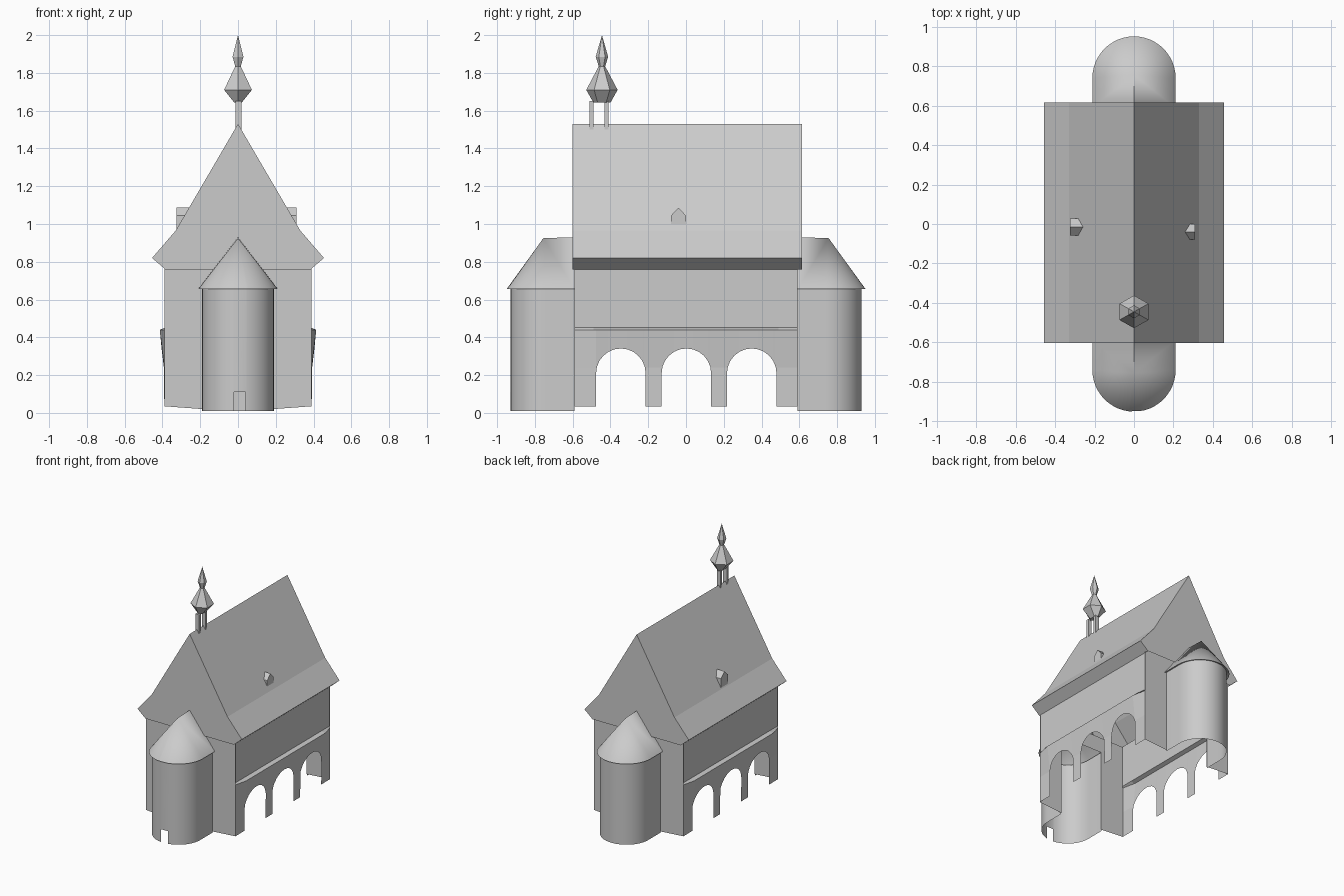
import bpy, bmesh, math

cube = bpy.data.objects.get("Cube")
if cube:
    bpy.data.objects.remove(cube)

stone = bpy.data.materials.new("pale_grey")
stone.use_nodes = True
GREY = (0.6, 0.6, 0.6, 1)
stone.diffuse_color = GREY
stone.node_tree.nodes["Principled BSDF"].inputs["Base Color"].default_value = GREY


def make(name, faces, smooth=False):
    """Build an object from a list of faces given as point lists."""
    bm = bmesh.new()
    for pts in faces:
        bm.faces.new([bm.verts.new(p) for p in pts])
    bmesh.ops.remove_doubles(bm, verts=bm.verts, dist=0.0005)
    bmesh.ops.dissolve_degenerate(bm, edges=bm.edges, dist=0.0001)
    bmesh.ops.recalc_face_normals(bm, faces=bm.faces)
    mesh = bpy.data.meshes.new(name)
    bm.to_mesh(mesh)
    bm.free()
    mesh.materials.append(stone)
    ob = bpy.data.objects.new(name, mesh)
    bpy.context.collection.objects.link(ob)
    if smooth:
        bpy.ops.object.select_all(action='DESELECT')
        ob.select_set(True)
        bpy.context.view_layer.objects.active = ob
        bpy.ops.object.shade_smooth_by_angle(angle=math.radians(35))
    return ob


def strip(a, b):
    """Quads joining two rows of points."""
    return [[a[i], a[i + 1], b[i + 1], b[i]] for i in range(len(a) - 1)]


def extrude(profile, to_point, start, end, caps=True):
    """Prism from a closed 2D profile; to_point maps (u, v, depth) to 3D."""
    a = [to_point(u, v, start) for u, v in profile]
    b = [to_point(u, v, end) for u, v in profile]
    return strip(a + a[:1], b + b[:1]) + ([a, b] if caps else [])


W, D, FOOT, LEDGE, EAVE = 0.39, 0.59, 0.035, 0.44, 0.78

# Arcade walls on the long sides
ARCH_R, SPRING = 0.131, 0.21


def bulge(y, z):
    out = min(1, max(0, (z - 0.22) / 0.2)) * min(1, (D - abs(y)) / 0.1)
    return W + 0.024 * out


def arcade(side):
    low = [(-D, FOOT)]
    for c in (-0.345, 0.002, 0.348):
        low.append((c - ARCH_R, FOOT))
        for i in range(13):
            a = math.pi * (1 - i / 12)
            low.append((c + ARCH_R * math.cos(a), SPRING + ARCH_R * math.sin(a)))
        low.append((c + ARCH_R, FOOT))
    low.append((D, FOOT))
    pt = lambda y, z: (side * bulge(y, z), y, z)
    faces = []
    for (y0, z0), (y1, z1) in zip(low, low[1:]):
        if y1 - y0 < 0.001:
            continue
        m0, m1 = max(z0, 0.24), max(z1, 0.24)
        if m0 > z0 or m1 > z1:
            faces.append([pt(y0, z0), pt(y1, z1), pt(y1, m1), pt(y0, m0)])
        faces.append([pt(y0, m0), pt(y1, m1), pt(y1, LEDGE), pt(y0, LEDGE)])
    return faces


for side, label in ((1, "left"), (-1, "right")):
    make(label + "_arcade", arcade(side))
    # Ledge and the plain wall above it
    ys = (-D, -D + 0.1, D - 0.1, D)
    rows = [[(side * bulge(y, LEDGE), y, LEDGE) for y in ys],
            [(side * (W - 0.005), y, LEDGE + 0.012) for y in ys],
            [(side * (W - 0.005), y, EAVE) for y in ys]]
    make(label + "_upper_wall", strip(rows[0], rows[1]) + strip(rows[1], rows[2]))

# End walls, left open where the towers join
for end, label in ((-1, "front"), (1, "back")):
    y = end * D
    faces = []
    for s in (-1, 1):
        faces.append([(s * x, y, z) for x, z in
                      ((0.185, 0.02), (W, FOOT), (W, EAVE), (0.185, EAVE))])
    faces.append([(x, y, z) for x, z in
                  ((-0.185, 0.66), (0.185, 0.66), (0.185, EAVE), (-0.185, EAVE))])
    make(label + "_wall", faces)

# Main roof with flared eaves and closed gables
half = [(0.385, 0.76), (0.455, 0.82), (0.33, 0.965)]
outline = half + [(0, 1.53)] + [(-x, z) for x, z in reversed(half)]
front = [(x, -0.602, z) for x, z in outline]
back = [(x, 0.615, z) for x, z in outline]
make("main_roof", strip(front, back) + [front, back])


# Round-ended towers
def u_path(r, angles, end, z, inner):
    """Horseshoe outline, open towards the main building."""
    arc = [(r * math.cos(a), end * (0.74 + r * math.sin(a)), z) for a in angles]
    return [(r, end * inner, z)] + arc + [(-r, end * inner, z)]


def tower(label, end, door):
    r, eave_r, top = 0.19, 0.211, 0.664
    angles = [math.pi * i / 24 for i in range(25)]
    if door:
        angles = [a for a in angles if not door[0] < r * math.cos(a) < door[1]]
        angles = sorted(angles + [math.acos(x / r) for x in door])
    rows = [u_path(r, angles, end, z, D) for z in (0.01, 0.11, top)]
    base = strip(rows[0], rows[1])
    if door:
        mid = lambda f: (f[0][0] + f[1][0]) / 2
        base = [f for f in base if not (door[0] < mid(f) < door[1])]
    make(label + "_tower_wall", base + strip(rows[1], rows[2]), True)

    # Half-cone roof running into a short ridge
    eave = u_path(eave_r, angles, end, 0.655, D)
    apex, ridge = (0, end * 0.755, 0.925), (0, end * D, 0.93)
    faces = [[a, b, apex] for a, b in zip(eave[1:-1], eave[2:-1])]
    faces += [[eave[0], eave[1], apex, ridge], [eave[-1], eave[-2], apex, ridge]]
    make(label + "_tower_roof", faces + strip(eave, rows[2]), True)


tower("front", -1, (-0.02, 0.04))
tower("back", 1, None)

# Roof dormers
for side, label, y, w, out in ((1, "left", -0.04, 0.039, 0.31),
                               (-1, "right", -0.015, 0.044, 0.325)):
    house = [(y - w, 0.96), (y + w, 0.96), (y + w, 1.045), (y, 1.087), (y - w, 1.045)]
    make(label + "_dormer",
         extrude(house, lambda u, v, d: (side * d, u, v), 0.23, out))

# Bell turret: two posts under a faceted spire
SY = -0.445
for y, label in ((-0.5, "front"), (-0.42, "back")):
    post = [(-0.013, y - 0.011), (0.018, y - 0.011), (0.018, y + 0.011), (-0.013, y + 0.011)]
    make(label + "_spire_post", extrude(post, lambda u, v, d: (u, v, d), 1.5, 1.65))

rings = []
for z, rx, ry in ((1.642, 0.022, 0.045), (1.71, 0.085, 0.083),
                  (1.835, 0.017, 0.017), (1.885, 0.033, 0.033), (2.0, 0, 0)):
    rings.append([(rx * math.sin(math.tau * i / 6), SY + ry * math.cos(math.tau * i / 6), z)
                  for i in range(7)])
faces = [rings[0][:6]]
for a, b in zip(rings[:-2], rings[1:-1]):
    faces += strip(a, b)
faces += [[rings[3][i], rings[3][i + 1], rings[4][0]] for i in range(6)]
make("spire", faces)
